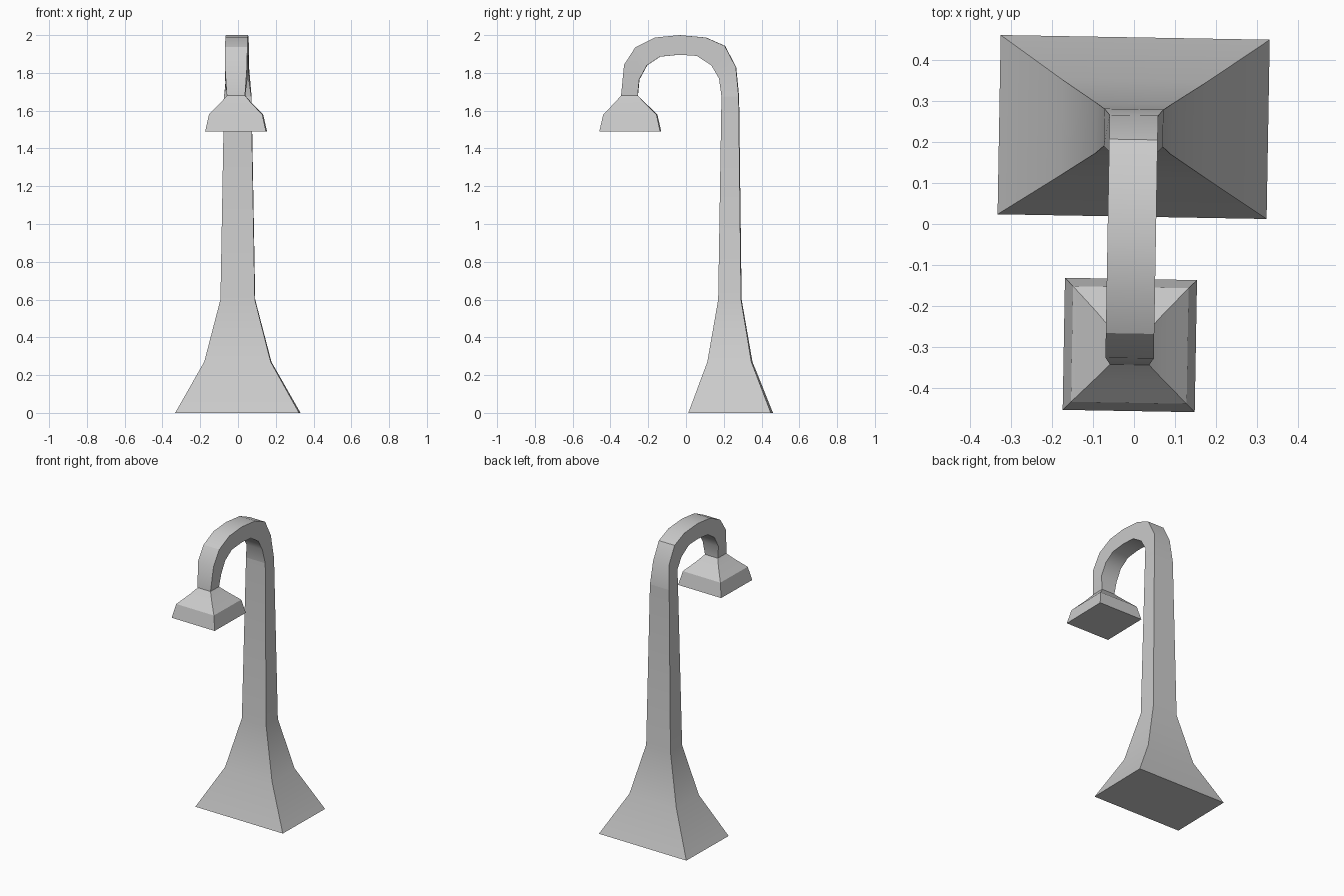
import bpy, bmesh
from math import radians

if "Cube" in bpy.data.objects:
    bpy.data.objects.remove(bpy.data.objects["Cube"])


def loft(name, sections, cap_first=False, cap_last=False):
    """Rectangular loft; section = (outer y, outer z, inner y, inner z, half width)."""
    bm = bmesh.new()
    rings = [[bm.verts.new(p) for p in ((-w, yo, zo), (w, yo, zo), (w, yi, zi), (-w, yi, zi))]
             for yo, zo, yi, zi, w in sections]
    for a, b in zip(rings, rings[1:]):
        for i in range(4):
            j = (i + 1) % 4
            bm.faces.new((a[i], b[i], b[j], a[j]))
    if cap_first:
        bm.faces.new(rings[0])
    if cap_last:
        bm.faces.new(rings[-1][::-1])
    # the sections run so that this winding faces outward
    bm.normal_update()
    me = bpy.data.meshes.new(name)
    bm.to_mesh(me)
    bm.free()
    ob = bpy.data.objects.new(name, me)
    bpy.context.collection.objects.link(ob)
    # whole lamp is turned very slightly about z
    ob.location.x = -0.005
    ob.rotation_euler.z = radians(-1)
    bpy.ops.object.select_all(action='DESELECT')
    ob.select_set(True)
    bpy.context.view_layer.objects.active = ob
    bpy.ops.object.shade_smooth_by_angle(angle=radians(30))
    return ob


# flared foot and tapering post
post_top = (0.280, 1.675, 0.189, 1.675, 0.072)
loft("post", [
    (0.455, 0.0, 0.018, 0.0, 0.328),
    (0.349, 0.27, 0.116, 0.27, 0.176),
    (0.293, 0.60, 0.172, 0.60, 0.091),
    post_top,
], cap_first=True)

# curved arm
neck = (-0.343, 1.68, -0.255, 1.68, 0.048)
loft("curved_arm", [
    post_top,
    (0.265, 1.83, 0.176, 1.77, 0.059),
    (0.206, 1.943, 0.135, 1.84, 0.059),
    (0.106, 1.987, 0.058, 1.89, 0.059),
    (-0.035, 2.0, -0.036, 1.896, 0.059),
    (-0.164, 1.987, -0.137, 1.886, 0.059),
    (-0.267, 1.936, -0.206, 1.84, 0.059),
    (-0.327, 1.843, -0.247, 1.765, 0.059),
    neck,
])

# lamp shade
loft("lamp_shade", [
    neck,
    (-0.378, 1.64, -0.216, 1.64, 0.082),
    (-0.436, 1.58, -0.154, 1.58, 0.141),
    (-0.456, 1.49, -0.134, 1.49, 0.161),
], cap_last=True)
